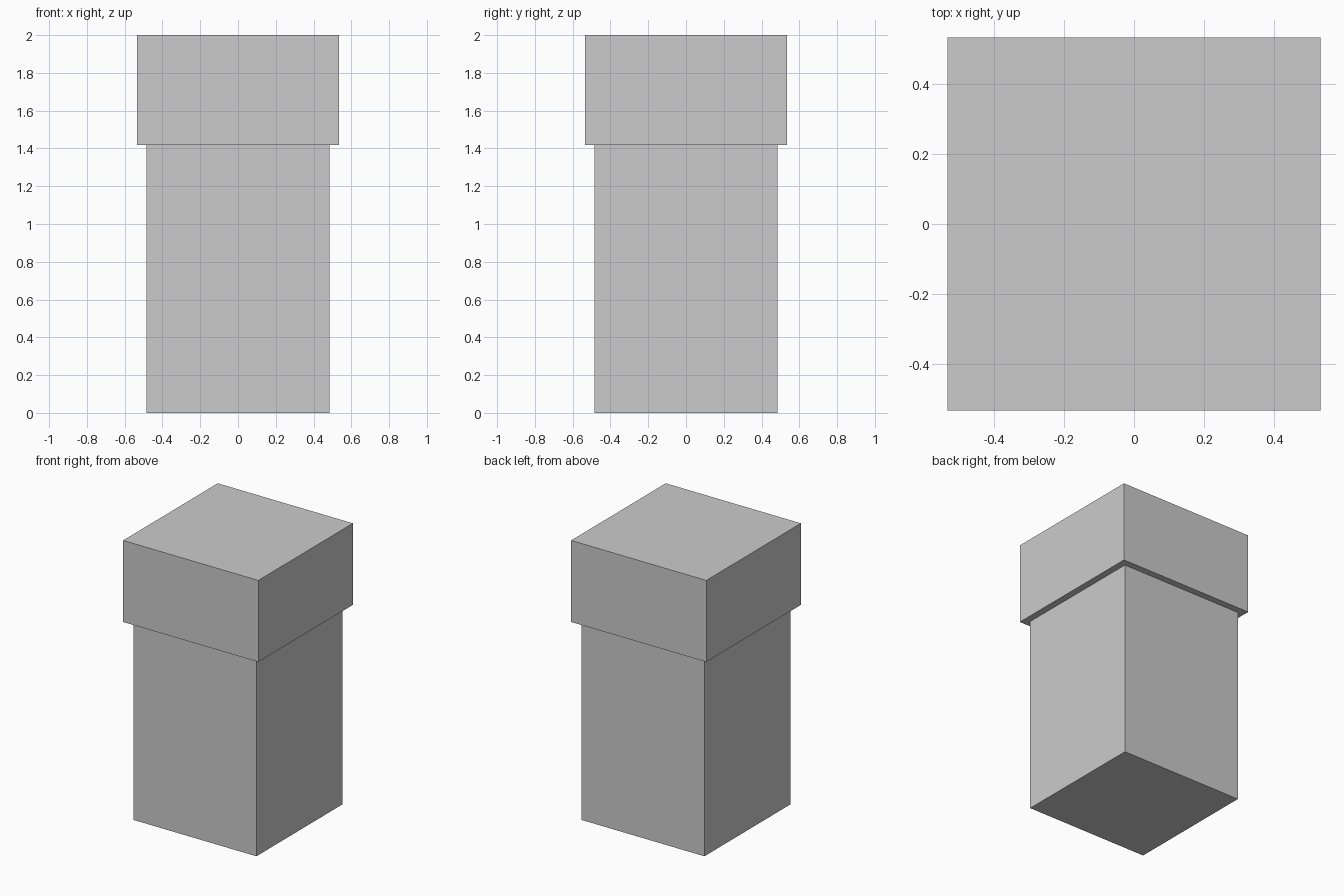
import bpy

if "Cube" in bpy.data.objects:
    bpy.data.objects.remove(bpy.data.objects["Cube"])


def box(name, width, z0, z1):
    """Square block centred on the z axis, spanning z0 to z1."""
    bpy.ops.mesh.primitive_cube_add(size=1, location=(0, 0, (z0 + z1) / 2))
    obj = bpy.context.object
    obj.name = name
    obj.scale = (width, width, z1 - z0)
    bpy.ops.object.transform_apply(location=False, rotation=False, scale=True)
    return obj


SEAM = 1.418  # height where the cap meets the body

# Tall square body
box("body", 0.97, 0.0, SEAM)

# Slightly wider cap resting on the body
box("cap", 1.067, SEAM, 2.0)
